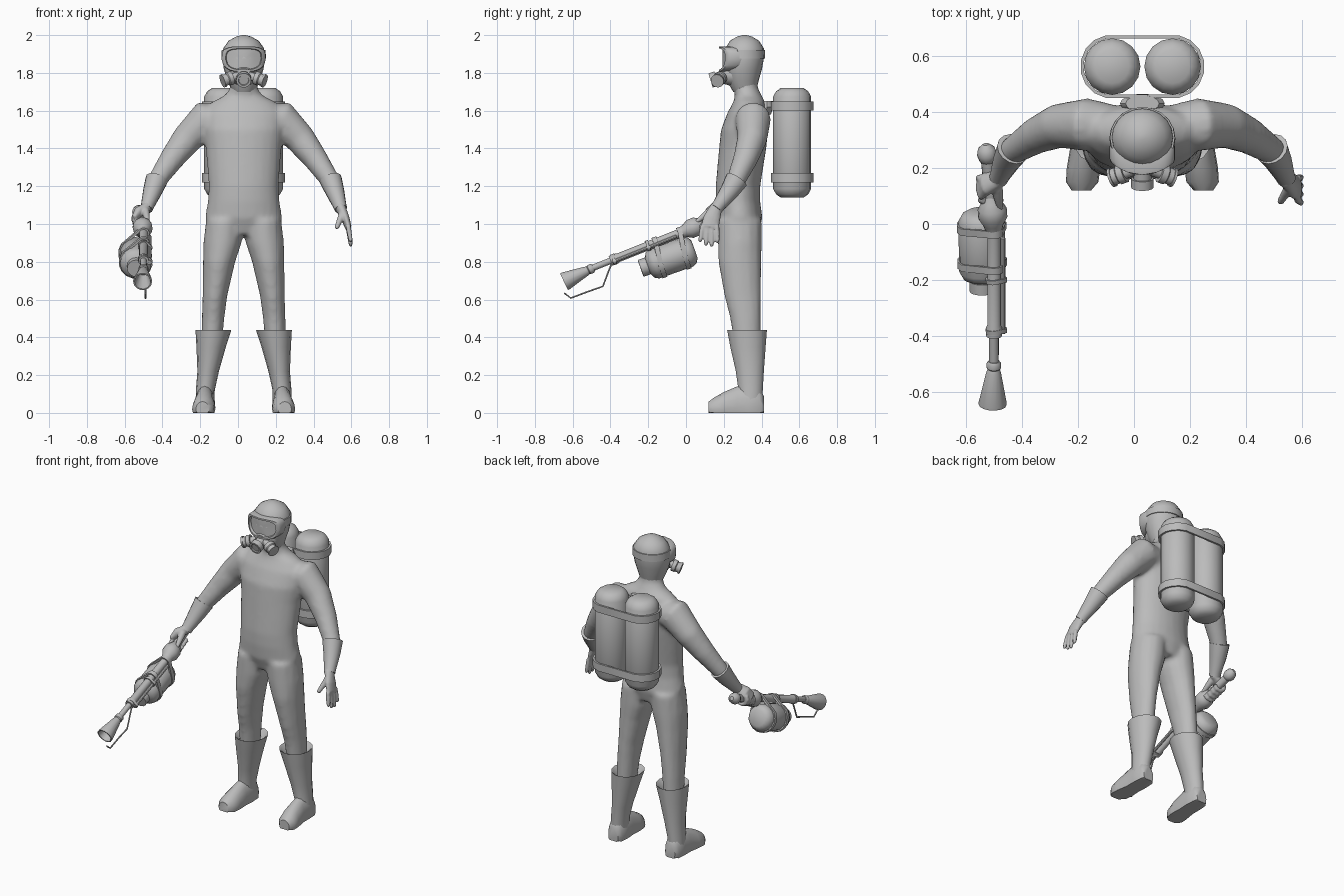
import bpy, bmesh, math
from mathutils import Vector

if "Cube" in bpy.data.objects:
    bpy.data.objects.remove(bpy.data.objects["Cube"])

X, Y, Z = Vector((1, 0, 0)), Vector((0, 1, 0)), Vector((0, 0, 1))
BODY = X * 0.03                      # the figure stands slightly off centre

grey = bpy.data.materials.new("plain grey")
grey.use_nodes = True
grey.diffuse_color = (0.5, 0.5, 0.5, 1)
grey.node_tree.nodes["Principled BSDF"].inputs["Base Color"].default_value = (0.5, 0.5, 0.5, 1)


def bridge(bm, loops, closed=False):
    """Skin a list of equally long point loops, capped unless closed."""
    rows = [[bm.verts.new(p) for p in loop] for loop in loops]
    count = len(rows[0])
    pairs = list(zip(rows, rows[1:]))
    if closed:
        pairs.append((rows[-1], rows[0]))
    else:
        bm.faces.new(rows[0])
        bm.faces.new(rows[-1])
    for low, high in pairs:
        for i in range(count):
            j = (i + 1) % count
            bm.faces.new((low[i], low[j], high[j], high[i]))


def loft(bm, rings, hint=X, axis=None, sides=14):
    """Elliptical sections (x, y, z, a, b) along a path; a lies along the hint."""
    centres = [Vector(r[:3]) for r in rings]
    loops = []
    for i, ring in enumerate(rings):
        tangent = axis or (centres[min(i + 1, len(rings) - 1)] - centres[max(i - 1, 0)]).normalized()
        u = (hint - tangent * hint.dot(tangent)).normalized()
        v = tangent.cross(u)
        angles = [math.tau * k / sides for k in range(sides)]
        loops.append([centres[i] + u * ring[3] * math.cos(t) + v * ring[4] * math.sin(t) for t in angles])
    bridge(bm, loops)


def lathe(bm, start, end, profile, sides=14):
    """Round profile of (fraction, radius) between two points."""
    start, end = Vector(start), Vector(end)
    axis = (end - start).normalized()
    hint = X if abs(axis.x) < 0.8 else Z
    loft(bm, [(*start.lerp(end, t), r, r) for t, r in profile], hint, axis, sides)


def belt(bm, c1, c2, r1, r2, axis, width, sides=16):
    """Flat band wrapped around two parallel cylinders."""
    c1, c2, axis = Vector(c1), Vector(c2), axis.normalized()
    u = (X - axis * X.dot(axis)).normalized()
    v = axis.cross(u)

    def outline(grow, shift):
        points = []
        for k in range(sides):
            t = math.tau * (k + 0.5) / sides
            d = u * math.cos(t) + v * math.sin(t)
            c, r = max(((c1, r1), (c2, r2)), key=lambda p: p[0].dot(d) + p[1])
            points.append(c + d * (r + grow) + axis * shift)
        return points
    half = width / 2
    bridge(bm, [outline(0, -half), outline(0, half), outline(-0.012, half), outline(-0.012, -half)], True)


def finish(name, bm, offset=BODY, voxel=0, smooth=4, angle=40):
    """Turn the bmesh into an object; a voxel size fuses its pieces."""
    bmesh.ops.recalc_face_normals(bm, faces=bm.faces)
    mesh = bpy.data.meshes.new(name)
    bm.to_mesh(mesh)
    bm.free()
    mesh.materials.append(grey)
    mesh.shade_smooth()
    mesh.set_sharp_from_angle(angle=math.radians(angle))
    ob = bpy.data.objects.new(name, mesh)
    ob.location = offset
    bpy.context.collection.objects.link(ob)
    if voxel:
        fuse = ob.modifiers.new("Fuse", "REMESH")
        fuse.mode, fuse.voxel_size, fuse.use_smooth_shade = "VOXEL", voxel, True
        soft = ob.modifiers.new("Soften", "SMOOTH")
        soft.factor, soft.iterations = 0.5, smooth
    return ob


def single(name, maker, *args, offset=BODY, **options):
    bm = bmesh.new()
    maker(bm, *args, **options)
    return finish(name, bm, offset)


def flip(rings, side):
    return [(side * r[0], *r[1:]) for r in rings]


# Suit: torso, legs and arms fused into one skin
bm = bmesh.new()
loft(bm, [(0, .29, .94, .13, .09), (0, .285, 1.03, .205, .12), (0, .275, 1.12, .19, .118),
          (0, .275, 1.2, .185, .118), (0, .3, 1.4, .2, .125), (0, .31, 1.5, .215, .125),
          (0, .325, 1.59, .215, .105), (0, .335, 1.645, .17, .085), (0, .33, 1.68, .1, .07),
          (0, .315, 1.72, .072, .066), (0, .31, 1.79, .07, .065)], axis=Z, sides=24)
leg = [(.1, .285, 1.02, .1, .118), (.112, .285, .9, .102, .118), (.13, .285, .8, .086, .115),
       (.152, .3, .62, .066, .098), (.162, .315, .5, .06, .082), (.17, .325, .35, .055, .07)]
arm = [(.1, .345, 1.55, .08, .08), (.2, .355, 1.555, .095, .1), (.3, .35, 1.45, .08, .082),
       (.38, .315, 1.345, .066, .066), (.465, .26, 1.22, .05, .05), (.5, .2, 1.13, .035, .035)]
for side in (1, -1):
    loft(bm, flip(leg, side), axis=-Z)
    loft(bm, flip(arm, side), hint=Y)
finish("suit", bm, voxel=.014, smooth=5)

# Head
single("head", loft, [(0, .31, 1.7, .06, .06), (0, .3, 1.76, .085, .085), (0, .3, 1.82, .105, .102),
                      (0, .305, 1.88, .114, .108), (0, .31, 1.93, .108, .102), (0, .31, 1.97, .08, .077),
                      (0, .31, 1.992, .04, .04), (0, .31, 2, .01, .01)], axis=Z, sides=20)
single("head_strap", loft, [(0, .305, 1.875, .118, .113), (0, .308, 1.92, .116, .11)], axis=Z, sides=20)

# Curved goggles with a raised frame
loops = []
for scale, push in ((.94, .07), (1, .045), (1, 0), (.96, -.01), (.82, -.01), (.78, .008), (.5, .008), (.2, .008)):
    loop = []
    for k in range(24):
        c, s = math.cos(math.tau * k / 24), math.sin(math.tau * k / 24)
        px = math.copysign(abs(c) ** .55, c) * .117 * scale * (1 if s > 0 else 1 + .22 * s)
        pz = math.copysign(abs(s) ** .55, s) * .068 * scale
        loop.append((px, .185 + push + 3.5 * px * px, 1.873 + pz))
    loops.append(loop)
single("goggles", bridge, loops)

# Breathing mask with central valve and two filters
bm = bmesh.new()
loft(bm, [(0, .27, 1.79, .08, .07), (0, .22, 1.79, .07, .055), (0, .185, 1.785, .045, .04)], axis=-Y)
lathe(bm, (0, .21, 1.785), (0, .13, 1.76), [(0, .032), (.6, .032), (.6, .04), (1, .04), (1, .028), (.92, .026)])
finish("breathing_mask", bm)
for side, label in ((1, "left"), (-1, "right")):
    single(label + "_filter", lathe, (side * .03, .195, 1.785), (side * .112, .165, 1.757),
           [(0, .022), (.4, .022), (.4, .036), (.65, .036), (.7, .031), (.9, .031), (.9, .036), (1, .036)])

# Boots: flared shaft with a hollow rim, and a flat-soled foot
shaft = [(.205, .34, .02, .05, .066), (.203, .342, .12, .05, .066), (.188, .338, .22, .057, .076),
         (.172, .328, .35, .078, .096), (.16, .323, .44, .095, .108), (.16, .323, .435, .085, .098),
         (.163, .323, .38, .05, .06)]
foot = [(.204, .412, .03, .035, .06), (.204, .39, .03, .05, .1), (.204, .33, .03, .054, .125),
        (.206, .27, .03, .052, .11), (.21, .2, .02, .06, .09), (.215, .15, .02, .058, .062),
        (.218, .12, .02, .035, .04)]
for side, label in ((1, "left"), (-1, "right")):
    bm = bmesh.new()
    loft(bm, flip(shaft, side), axis=Z)
    loft(bm, flip(foot, side), axis=-Y, sides=16)
    for v in bm.verts:
        v.co.z = max(v.co.z, 0)
    finish(label + "_boot", bm, angle=50)

# Gauntlet cuffs
cuff = [(.475, .245, 1.195, .035, .035), (.461, .268, 1.232, .05, .05), (.461, .268, 1.234, .062, .06),
        (.484, .228, 1.17, .05, .05), (.508, .175, 1.1, .036, .036), (.515, .16, 1.08, .034, .034)]
for side, label in ((1, "left"), (-1, "right")):
    single(label + "_cuff", loft, flip(cuff, side), hint=Y)

# Open left hand
bm = bmesh.new()
loft(bm, [(.5, .19, 1.12, .03, .03), (.513, .16, 1.085, .028, .034), (.538, .137, 1.03, .023, .046),
          (.555, .125, .98, .017, .048)])
for i in range(4):
    reach = (.905, .885, .88, .9)[i]
    base, tip = Vector((.553, .088 + .025 * i, .99)), Vector((.568, .074 + .031 * i, reach))
    lathe(bm, base, tip, [(0, .014), (.5, .013), (.9, .011), (1, .006)], 10)
lathe(bm, (.525, .13, 1.06), (.49, .075, .975), [(0, .02), (.5, .016), (.9, .013), (1, .007)], 10)
finish("left_hand", bm, voxel=.006, smooth=2)


def gun(y, dx=0, dz=0):
    """Point on the sloping weapon axis."""
    return Vector((-.5 - .1 * max(0, y) + dx, y, .965 + .4 * y + dz))


# Right hand curled around the grip
bm = bmesh.new()
loft(bm, [(-.47, .19, 1.12, .03, .03), (-.485, .16, 1.085, .028, .034), (-.525, .145, 1.06, .03, .045),
          (-.55, .125, 1.02, .018, .046)])
for i in range(4):
    c = gun(.085 + .026 * i)
    curl = [c + Vector((-math.cos(t) * .037, 0, math.sin(t) * .037)) for t in (.7, 0, -.7, -1.4, -2.1, -2.8)]
    loft(bm, [(*p, .014, .014) for p in curl], hint=Y, sides=10)
lathe(bm, (-.49, .13, 1.07), gun(.05, .028, .022), [(0, .022), (.5, .017), (1, .01)], 10)
finish("right_hand", bm, offset=Vector(), voxel=.006, smooth=2)

# Weapon: grip, guard, barrel, sleeve and flared nozzle
O = Vector()
single("grip", lathe, gun(.0), gun(.285), [(0, .024), (.78, .024), (.8, .03), (.87, .036), (.95, .03), (1, .012)], offset=O)
single("grip_guard", lathe, gun(-.03), gun(.1), [(0, .028), (.2, .036), (.4, .052), (.65, .052), (.85, .036), (1, .026)], offset=O)
single("barrel", lathe, gun(.05), gun(-.52), [(0, .017), (1, .017)], offset=O)
single("barrel_sleeve", lathe, gun(0), gun(-.4), [(0, .024), (.9, .024), (.92, .028), (1, .028)], offset=O)
single("nozzle", lathe, gun(-.49), gun(-.645, -.005, -.012),
       [(0, .02), (.05, .026), (.15, .026), (.18, .021), (.25, .026), (.95, .05), (1, .05), (1, .043), (.3, .02)], offset=O)
single("feed_pipe", lathe, gun(-.05, .032, -.01), gun(-.39, .032, -.01), [(0, .009), (1, .009)], offset=O, sides=8)
for i, y in enumerate((-.2, -.38)):
    single("pipe_clip_%d" % i, belt, gun(y), gun(y, .032, -.01), .03, .015, gun(1) - gun(0), .016, offset=O)

# Bent pilot wire under the nozzle
wire = [gun(-.385, .012), (-.487, -.41, .75), (-.487, -.44, .67), (-.49, -.525, .64), (-.49, -.61, .608), (-.49, -.645, .635)]
single("pilot_wire", loft, [(*p, .005, .005) for p in wire], offset=O, sides=6)

# Fuel canister slung beneath the barrel
back, front = Vector((-.545, .045, .865)), Vector((-.54, -.24, .765))
single("fuel_canister", lathe, back, front,
       [(0, .05), (.04, .07), (.12, .083), (.75, .083), (.83, .07), (.87, .042), (.87, .047), (1, .047)], offset=O, sides=16)
for i, (t, y) in enumerate(((.2, -.03), (.65, -.16))):
    single("canister_strap_%d" % i, belt, back.lerp(front, t), gun(y), .09, .032, back - front, .026, offset=O)

# Twin back tanks and the two straps around them
for side, label in ((1, "left"), (-1, "right")):
    single(label + "_tank", lathe, (side * .108, .562, 1.14), (side * .108, .562, 1.72),
           [(0, .06), (.03, .085), (.08, .101), (.92, .101), (.97, .085), (1, .06)], sides=16)
for label, z in (("upper", 1.625), ("lower", 1.245)):
    single(label + "_tank_strap", belt, (.108, .562, z), (-.108, .562, z), .114, .114, Z, .048)

# Harness pad joining the tanks to the back
bm = bmesh.new()
loft(bm, [(0, .42, 1.58, .06, .03), (0, .43, 1.62, .08, .035), (0, .43, 1.65, .06, .03)], axis=Z)
finish("harness_pad", bm)
